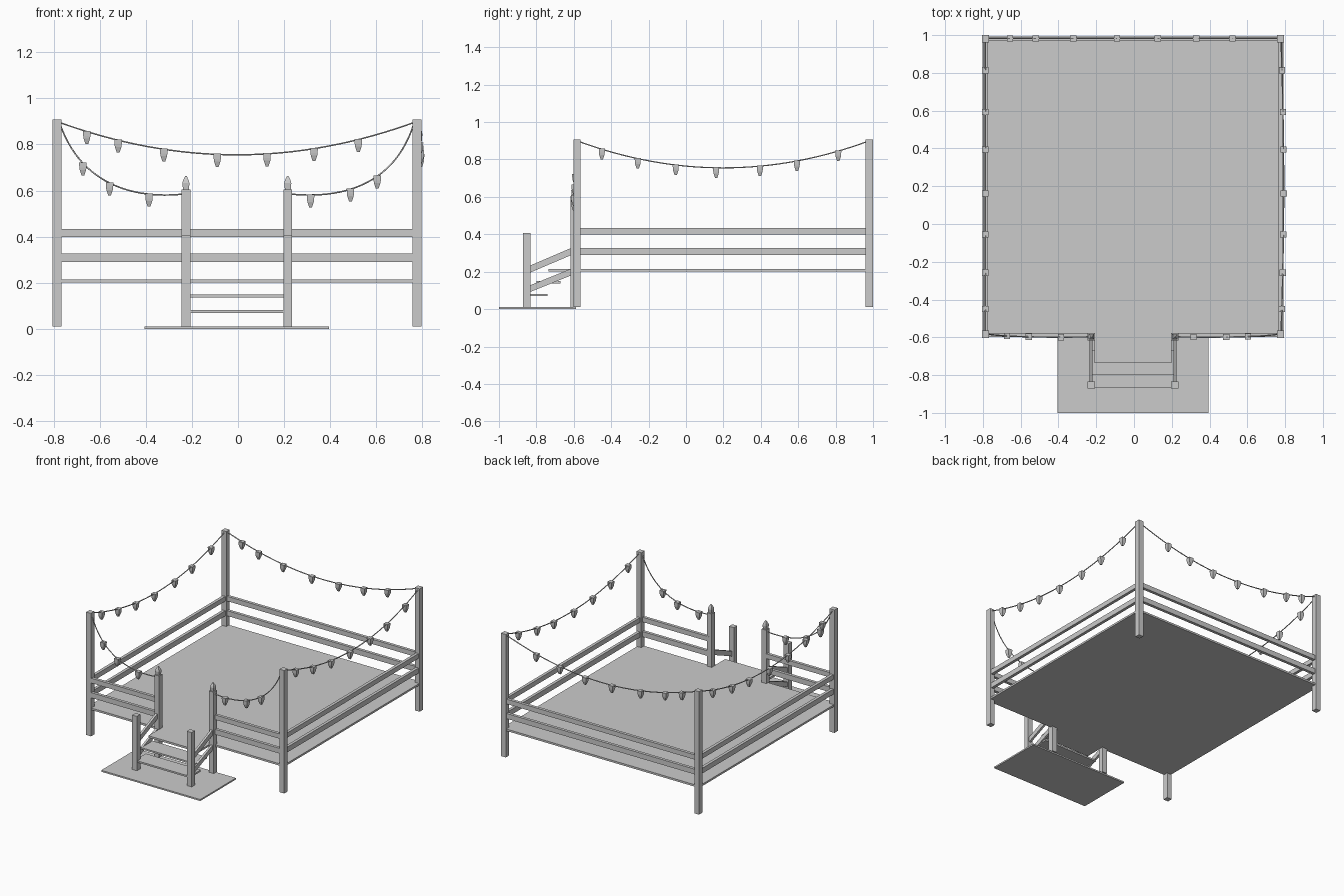
import bpy, bmesh
from mathutils import Vector

if "Cube" in bpy.data.objects:
    bpy.data.objects.remove(bpy.data.objects["Cube"])

CX = -0.005          # small sideways offset of the whole frame
PX = 0.781           # corner post distance from the middle
YF, YB = -0.583, 0.98


def make(name, bm):
    bmesh.ops.recalc_face_normals(bm, faces=bm.faces)
    me = bpy.data.meshes.new(name)
    bm.to_mesh(me)
    bm.free()
    ob = bpy.data.objects.new(name, me)
    bpy.context.collection.objects.link(ob)
    return ob


def box(name, x0, x1, y0, y1, z0, z1):
    bm = bmesh.new()
    bmesh.ops.create_cube(bm, size=1)
    for v in bm.verts:
        v.co = ((x0 + x1) / 2 + v.co.x * (x1 - x0) + CX,
                (y0 + y1) / 2 + v.co.y * (y1 - y0),
                (z0 + z1) / 2 + v.co.z * (z1 - z0))
    return make(name, bm)


def post(name, x, y, z1, h=0.0193):
    return box(name, x - h, x + h, y - h, y + h, 0.01, z1)


def square_stack(name, x, y, rings):
    """Four-sided turned shape from (z, half width) rings."""
    bm = bmesh.new()
    loops = [[bm.verts.new((x + sx * h, y + sy * h, z))
              for sx, sy in ((-1, -1), (1, -1), (1, 1), (-1, 1))] for z, h in rings]
    for a, b in zip(loops, loops[1:]):
        for i in range(4):
            j = (i + 1) % 4
            bm.faces.new((a[i], a[j], b[j], b[i]))
    bm.faces.new(loops[0])
    bm.faces.new(loops[-1])
    return make(name, bm)


def slanted_rail(name, x, t, y0, z0, y1, z1, h):
    bm = bmesh.new()
    ends = [[bm.verts.new((x + sx * t + CX, y, z + sz * h))
             for sx, sz in ((-1, -1), (1, -1), (1, 1), (-1, 1))]
            for y, z in ((y0, z0), (y1, z1))]
    for i in range(4):
        j = (i + 1) % 4
        bm.faces.new((ends[0][i], ends[0][j], ends[1][j], ends[1][i]))
    bm.faces.new(ends[0])
    bm.faces.new(ends[1])
    return make(name, bm)


def light_string(name, p, axis, spots):
    """Hanging wire along a cubic curve with bulbs at given x or y spots."""
    p = [Vector(q) for q in p]
    n = 32
    pts = []
    for i in range(n + 1):
        t = i / n
        s = 1 - t
        pts.append(p[0] * s**3 + p[1] * 3 * s * s * t + p[2] * 3 * s * t * t + p[3] * t**3)
    cu = bpy.data.curves.new(name, 'CURVE')
    cu.dimensions = '3D'
    cu.bevel_depth = 0.0035
    cu.bevel_resolution = 1
    cu.use_fill_caps = True
    sp = cu.splines.new('POLY')
    sp.points.add(n)
    for q, c in zip(sp.points, pts):
        q.co = (*c, 1)
    bpy.context.collection.objects.link(bpy.data.objects.new(name + "_wire", cu))
    for s in spots:
        for a, b in zip(pts, pts[1:]):
            if min(a[axis], b[axis]) <= s < max(a[axis], b[axis]):
                c = a.lerp(b, (s - a[axis]) / (b[axis] - a[axis]))
                square_stack(name + "_bulb", c.x, c.y, [
                    (c.z + 0.003, 0.0165), (c.z - 0.019, 0.0155),
                    (c.z - 0.030, 0.0140), (c.z - 0.054, 0.0060)])
                break


# platform, landing pad and steps
box("deck", -0.796, 0.796, -0.598, 0.992, 0.201, 0.215)
box("deck_lip", -0.204, 0.204, -0.736, -0.598, 0.201, 0.215)
box("landing_pad", -0.4, 0.4, -1.0, -0.588, 0.0, 0.011)
box("upper_step", -0.222, 0.222, -0.80, -0.67, 0.137, 0.149)
box("lower_step", -0.222, 0.222, -0.865, -0.74, 0.069, 0.081)

RAILS = (("upper", 0.398, 0.433), ("lower", 0.290, 0.328))
R = 0.011            # half rail thickness

# back rails
for label, z0, z1 in RAILS:
    box(label + "_back_rail", -PX, PX, YB - R, YB + R, z0, z1)

for side, s in (("left", -1), ("right", 1)):
    # posts
    post(side + "_front_post", s * PX, YF, 0.908)
    post(side + "_back_post", s * PX, YB, 0.908)
    post(side + "_gate_post", s * 0.221, -0.597, 0.605)
    post(side + "_stair_post", s * 0.221, -0.852, 0.408)
    # gate post finial
    square_stack(side + "_finial", s * 0.221 + CX, -0.597, [
        (0.604, 0.0125), (0.632, 0.0155), (0.645, 0.012), (0.664, 0.003)])
    # side and front rails
    for label, z0, z1 in RAILS:
        x = s * PX
        box(f"{label}_{side}_rail", x - R, x + R, YF, YB, z0, z1)
        a, b = sorted((s * PX, s * 0.225))
        box(f"{label}_{side}_front_rail", a, b, -0.588 - R, -0.588 + R, z0, z1)
    # stair handrail and stringer
    slanted_rail(side + "_stair_handrail", s * 0.223, 0.008, -0.852, 0.206, -0.597, 0.315, 0.019)
    slanted_rail(side + "_stair_stringer", s * 0.223, 0.008, -0.852, 0.102, -0.597, 0.205, 0.018)

    # side light string
    xe, xm = (-0.787, -0.787) if s < 0 else (0.778, 0.797)
    light_string(side + "_lights",
                 [(xe, YF, 0.9), (xm, YF + 0.521, 0.707), (xm, YB - 0.521, 0.707), (xe, YB, 0.9)],
                 1, (-0.45, -0.258, -0.055, 0.161, 0.395, 0.593, 0.814))
    # front light string
    light_string(side + "_front_lights",
                 [(s * 0.77 + CX, -0.583, 0.897), (s * 0.68, -0.598, 0.612),
                  (s * 0.43, -0.602, 0.56), (s * 0.215 + CX, -0.597, 0.587)],
                 0, (-0.673, -0.557, -0.386) if s < 0 else (0.315, 0.488, 0.604))

# back light string
light_string("back_lights",
             [(-PX + CX, 0.982, 0.9), (-0.26, 0.982, 0.707), (0.25, 0.982, 0.707), (PX + CX, 0.982, 0.9)],
             0, (-0.656, -0.52, -0.322, -0.09, 0.126, 0.33, 0.522))
